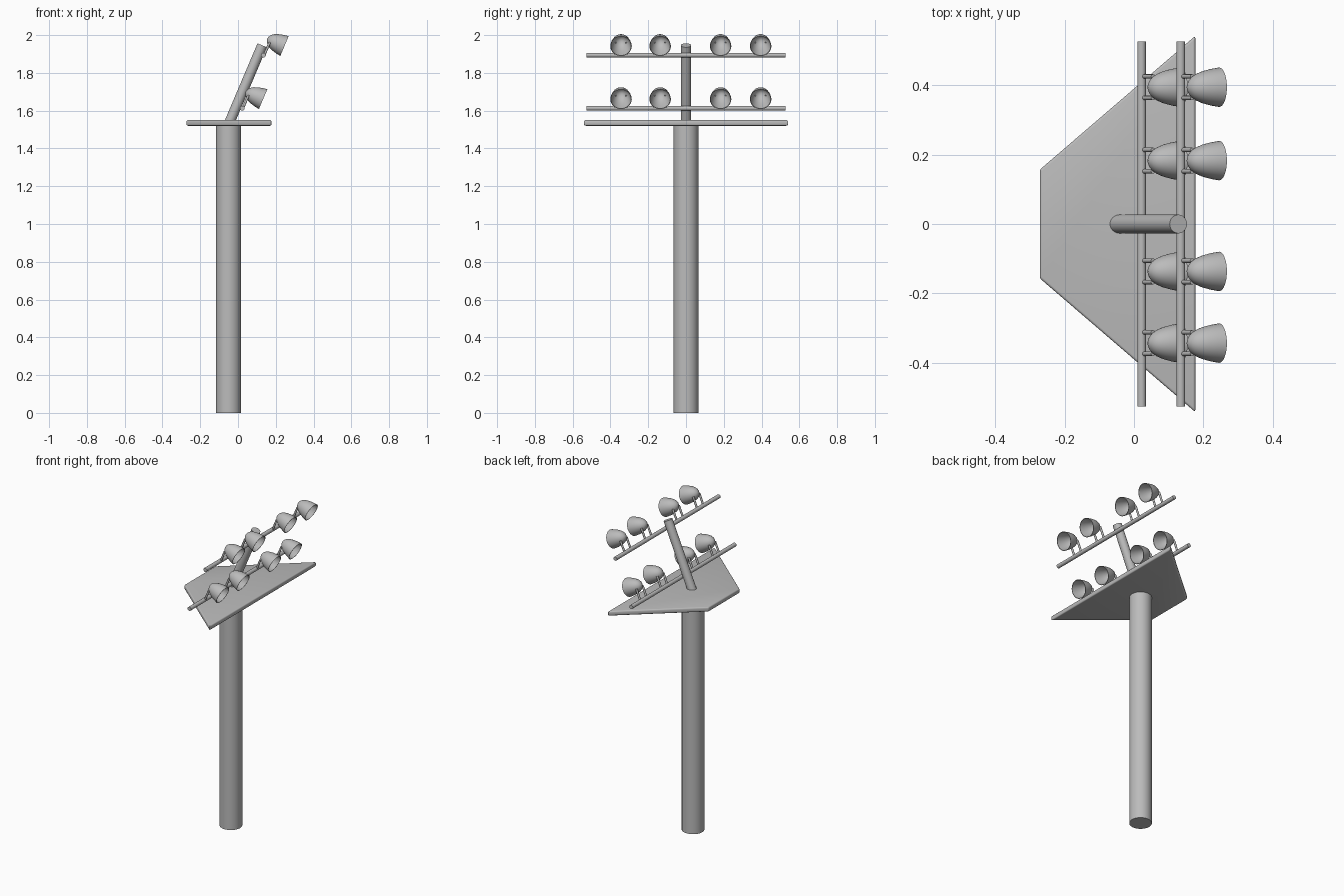
import bpy
import bmesh
import math
from mathutils import Vector

cube = bpy.data.objects.get("Cube")
if cube:
    bpy.data.objects.remove(cube, do_unlink=True)

grey = bpy.data.materials.new("plain grey")
grey.use_nodes = True
GREY = (0.5, 0.5, 0.5, 1)
grey.diffuse_color = GREY
grey.node_tree.nodes["Principled BSDF"].inputs["Base Color"].default_value = GREY

TILT = math.radians(23)
UP = Vector((math.sin(TILT), 0, math.cos(TILT)))        # along the leaning arm
AIM = Vector((math.cos(TILT), 0, -math.sin(TILT)))      # where the lamps point


def finish(obj, name, angle=35):
    obj.name = obj.data.name = name
    obj.data.materials.append(grey)
    bpy.ops.object.select_all(action="DESELECT")
    obj.select_set(True)
    bpy.context.view_layer.objects.active = obj
    bpy.ops.object.shade_smooth_by_angle(angle=math.radians(angle))
    return obj


def from_bmesh(bm, name, angle=35):
    bmesh.ops.recalc_face_normals(bm, faces=bm.faces)
    mesh = bpy.data.meshes.new(name)
    bm.to_mesh(mesh)
    bm.free()
    obj = bpy.data.objects.new(name, mesh)
    bpy.context.collection.objects.link(obj)
    return finish(obj, name, angle)


def rod(name, start, end, radius, sides=32):
    start, end = Vector(start), Vector(end)
    axis = end - start
    bpy.ops.mesh.primitive_cylinder_add(vertices=sides, radius=radius,
                                        depth=axis.length, location=(start + end) / 2)
    obj = bpy.context.object
    obj.rotation_euler = axis.to_track_quat("Z", "Y").to_euler()
    return finish(obj, name)


# Post
rod("post", (-0.05, 0, 0), (-0.05, 0, 1.525), 0.066, 48)

# Trapezoid platform with softened edges
bm = bmesh.new()
outline = [(-0.272, -0.157), (0.177, -0.543), (0.177, 0.543), (-0.272, 0.157)]
base = bm.faces.new([bm.verts.new((x, y, 1.52)) for x, y in outline])
top = bmesh.ops.extrude_face_region(bm, geom=[base])
bmesh.ops.translate(bm, vec=(0, 0, 0.03),
                    verts=[v for v in top["geom"] if isinstance(v, bmesh.types.BMVert)])
bmesh.ops.bevel(bm, geom=bm.edges[:], offset=0.007, segments=3, profile=0.5,
                affect="EDGES")
from_bmesh(bm, "platform")

# Leaning arm
foot = Vector((-0.04, 0, 1.55))
rod("arm", foot - UP * 0.015, foot + UP * 0.43, 0.027)

# Lamp reflector: thin open bowl, spun about its own axis
DEPTH, MOUTH, WALL = 0.1, 0.057, 0.003
CURVE = [(0, 0), (0.03, 0.2), (0.08, 0.36), (0.16, 0.52), (0.3, 0.68),
         (0.5, 0.82), (0.75, 0.93), (1, 1)]


def lamp(name, location):
    bm = bmesh.new()
    outer = [(r * MOUTH, t * DEPTH) for t, r in CURVE]
    inner = [(r * (MOUTH - WALL), WALL + t * (DEPTH - WALL)) for t, r in CURVE]
    verts = [bm.verts.new((r, 0, z)) for r, z in outer + inner[::-1]]
    edges = [bm.edges.new(pair) for pair in zip(verts, verts[1:])]
    bmesh.ops.spin(bm, geom=verts + edges, axis=(0, 0, 1), cent=(0, 0, 0),
                   angle=math.tau, steps=32, use_duplicate=False)
    bmesh.ops.remove_doubles(bm, verts=bm.verts, dist=0.0002)
    obj = from_bmesh(bm, name, 50)
    obj.location = location
    obj.rotation_euler = AIM.to_track_quat("Z", "Y").to_euler()


# Two crossbars, each carrying four lamps on paired brackets
LAMP_Y = (-0.344, -0.137, 0.183, 0.395)
for row, bar in (("lower", Vector((0.022, 0, 1.613))), ("upper", Vector((0.135, 0, 1.894)))):
    half = Vector((0, 0.527, 0))
    rod(row + "_crossbar", bar - half, bar + half, 0.0125, 24)
    for i, y in enumerate(LAMP_Y, 1):
        mount = bar + Vector((0, y, 0))
        mouth = mount + Vector((0.111, 0, 0.048))
        lamp(f"{row}_lamp_{i}", mouth - AIM * DEPTH)
        for side in (-1, 1):
            start = mount + Vector((0.004, side * 0.031, 0))
            rod(f"{row}_bracket_{i}_{'left' if side > 0 else 'right'}",
                start, start + UP * 0.075, 0.0065, 12)
